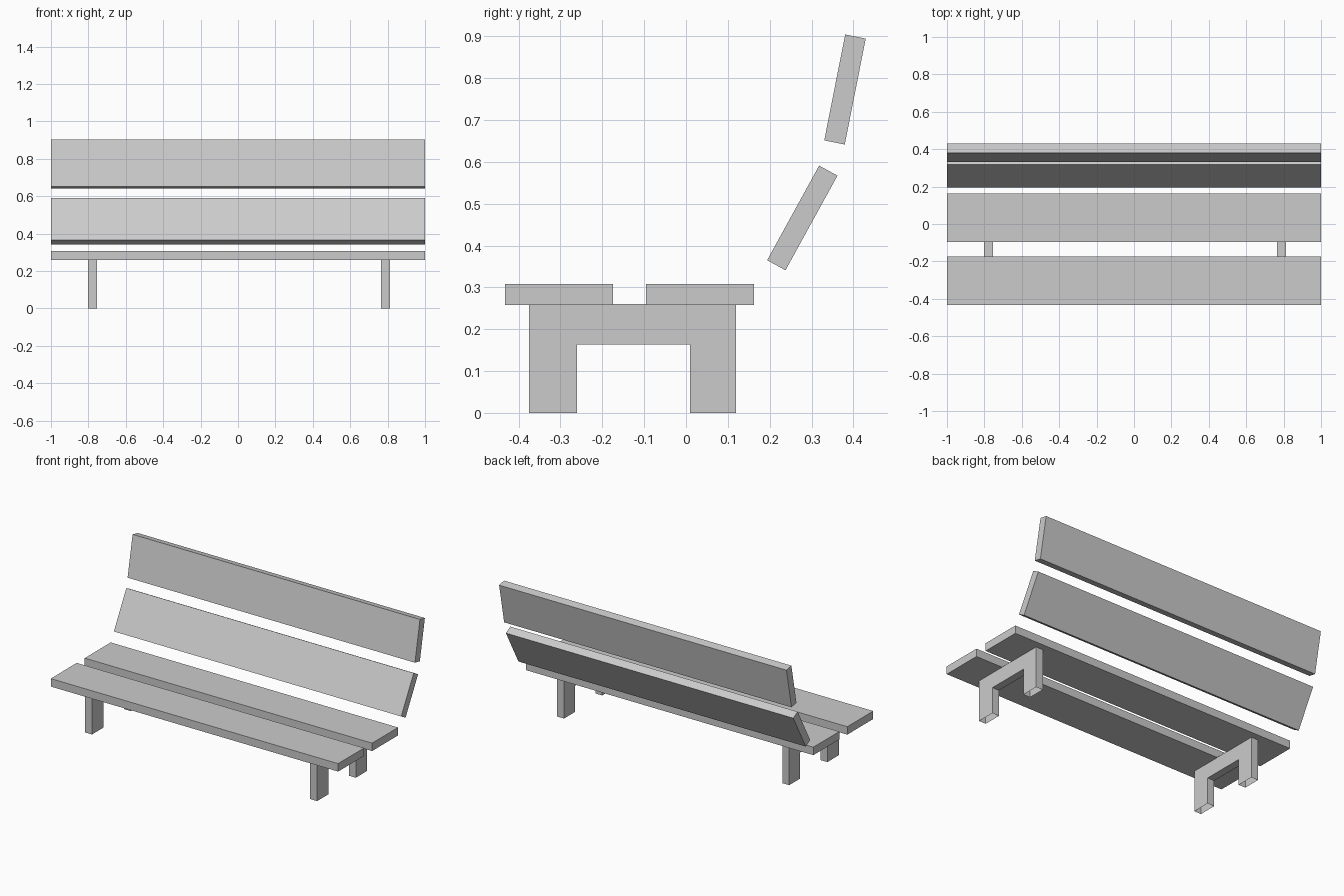
import bpy, bmesh
from math import radians
from mathutils import Matrix

if "Cube" in bpy.data.objects:
    bpy.data.objects.remove(bpy.data.objects["Cube"])

PLANK_W, PLANK_T, LENGTH = 0.258, 0.05, 2.0


def make_object(name, bm):
    bmesh.ops.recalc_face_normals(bm, faces=bm.faces)
    mesh = bpy.data.meshes.new(name)
    bm.to_mesh(mesh)
    bm.free()
    obj = bpy.data.objects.new(name, mesh)
    bpy.context.collection.objects.link(obj)
    return obj


def plank(name, y, z, tilt):
    """Board centred at (y, z); tilt is the backward lean from vertical in degrees."""
    bm = bmesh.new()
    bmesh.ops.create_cube(bm, size=1, matrix=Matrix.Diagonal((LENGTH, PLANK_T, PLANK_W, 1)))
    obj = make_object(name, bm)
    obj.location = (0, y, z)
    obj.rotation_euler.x = radians(-tilt)


def leg_frame(name, x, thickness=0.048):
    """Bridge-shaped side profile extruded along x, open under the feet."""
    profile = [(-0.375, 0), (-0.26, 0), (-0.26, 0.164), (0.01, 0.164),
               (0.01, 0), (0.12, 0), (0.12, 0.26), (-0.375, 0.26)]
    bm = bmesh.new()
    face = bm.faces.new([bm.verts.new((-thickness / 2, y, z)) for y, z in profile])
    ext = bmesh.ops.extrude_face_region(bm, geom=[face], use_keep_orig=True)
    moved = [v for v in ext["geom"] if isinstance(v, bmesh.types.BMVert)]
    bmesh.ops.translate(bm, verts=moved, vec=(thickness, 0, 0))
    bmesh.ops.recalc_face_normals(bm, faces=bm.faces)
    feet = [f for f in bm.faces if all(v.co.z < 0.001 for v in f.verts)]
    bmesh.ops.delete(bm, geom=feet, context='FACES_ONLY')
    make_object(name, bm).location.x = x


# Seat planks
plank("seat_front_plank", -0.304, 0.283, 90)
plank("seat_rear_plank", 0.0335, 0.283, 90)

# Backrest planks
plank("backrest_lower_plank", 0.278, 0.466, 28.8)
plank("backrest_upper_plank", 0.380, 0.773, 11.2)

# Leg frames
leg_frame("left_leg_frame", -0.778)
leg_frame("right_leg_frame", 0.789)
